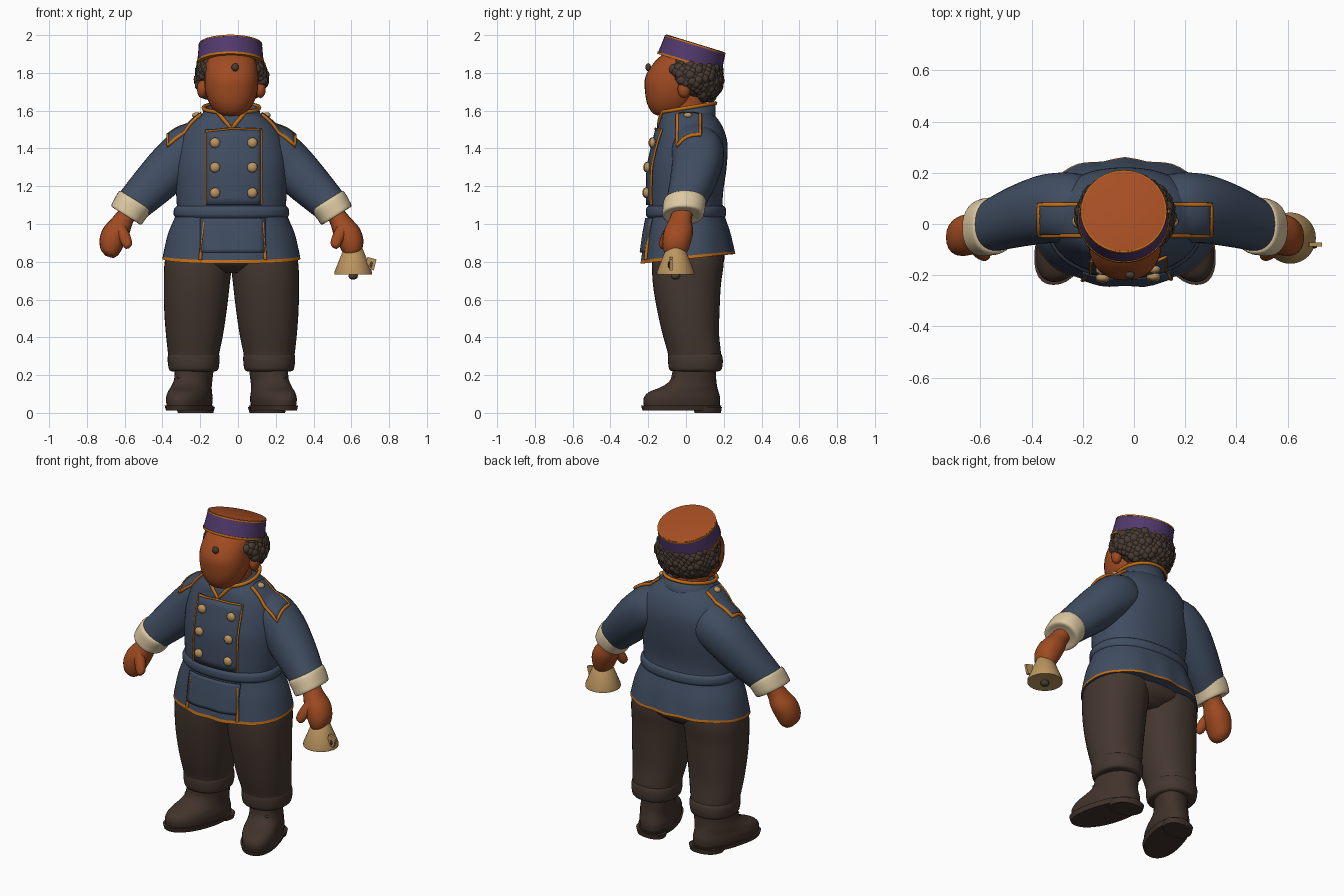
import bpy, bmesh, math, random
from mathutils import Vector, Matrix
from mathutils.bvhtree import BVHTree

if "Cube" in bpy.data.objects:
    bpy.data.objects.remove(bpy.data.objects["Cube"])
random.seed(4)
CX = -0.035          # body centre line


def material(name, rgb):
    m = bpy.data.materials.new(name)
    col = tuple((c / 255) ** 2.2 for c in rgb) + (1,)
    m.use_nodes = True
    m.diffuse_color = col
    m.node_tree.nodes["Principled BSDF"].inputs["Base Color"].default_value = col
    return m


COAT = material("slate blue cloth", (66, 78, 97))
TROUSER = material("brown cloth", (70, 58, 51))
BOOT = material("boot leather", (67, 54, 47))
HAIR = material("dark hair", (74, 62, 54))
SKIN = material("skin", (158, 76, 38))
PURPLE = material("purple felt", (82, 60, 108))
TRIM = material("orange trim", (194, 110, 28))
CREAM = material("cream cuff", (218, 198, 160))
BRASS = material("brass", (186, 148, 96))
CROWN = material("rust felt", (165, 80, 40))


def finish(name, bm, *mats, angle=50):
    bmesh.ops.recalc_face_normals(bm, faces=bm.faces)
    me = bpy.data.meshes.new(name)
    bm.to_mesh(me)
    bm.free()
    for m in mats:
        me.materials.append(m)
    ob = bpy.data.objects.new(name, me)
    bpy.context.collection.objects.link(ob)
    bpy.ops.object.select_all(action='DESELECT')
    ob.select_set(True)
    bpy.context.view_layer.objects.active = ob
    bpy.ops.object.shade_smooth_by_angle(angle=math.radians(angle))
    return ob


def resample(rows, k=4):
    """Catmull-Rom through the profile rows."""
    out = []
    for i in range(len(rows) - 1):
        quad = [rows[max(i - 1, 0)], rows[i], rows[i + 1], rows[min(i + 2, len(rows) - 1)]]
        for j in range(k):
            t = j / k
            out.append([b + .5 * t * (c - a + t * (2 * a - 5 * b + 4 * c - d + t * (3 * (b - c) + d - a)))
                        for a, b, c, d in zip(*quad)])
    return out + [list(rows[-1])]


def loft(name, rows, *mats, axis=(0, 0, 1), k=4, n=32, p=.9, warp=None, hem=0, angle=50):
    """Skin rings (x, y, z, half width, half depth) set square to the axis."""
    bm = bmesh.new()
    v = Vector((0, 1, 0))
    u = v.cross(Vector(axis)).normalized()
    rings = []
    for x, y, z, ru, rv in resample(rows, k):
        ring = []
        for i in range(n):
            c, s = math.cos(math.tau * i / n), math.sin(math.tau * i / n)
            co = Vector((x, y, z)) + u * ru * math.copysign(abs(c) ** p, c) \
                + v * rv * math.copysign(abs(s) ** p, s)
            ring.append(bm.verts.new(warp(co) if warp else co))
        rings.append(ring)
    for r, (a, b) in enumerate(zip(rings, rings[1:])):
        for i in range(n):
            f = bm.faces.new((a[i], a[(i + 1) % n], b[(i + 1) % n], b[i]))
            f.material_index = int(r < hem)
    bm.faces.new(rings[0])
    bm.faces.new(rings[-1])
    return finish(name, bm, *mats, angle=angle)


def ball(bm, loc, size, sub=2):
    m = Matrix.Translation(loc) @ Matrix.Diagonal((*size, 1))
    bmesh.ops.create_icosphere(bm, subdivisions=sub, radius=1, matrix=m)


def balls(name, items, mat, sub=2):
    bm = bmesh.new()
    for loc, size in items:
        ball(bm, loc, size, sub)
    return finish(name, bm, mat)


def piping(name, pts, r=.008, closed=False, mat=TRIM):
    cu = bpy.data.curves.new(name, 'CURVE')
    cu.dimensions = '3D'
    cu.bevel_depth, cu.bevel_resolution = r, 1
    sp = cu.splines.new('POLY')
    sp.points.add(len(pts) - 1)
    for q, co in zip(sp.points, pts):
        q.co = (*co, 1)
    sp.use_cyclic_u = closed
    ob = bpy.data.objects.new(name, cu)
    bpy.context.collection.objects.link(ob)
    cu.materials.append(mat)
    bpy.ops.object.select_all(action='DESELECT')
    ob.select_set(True)
    bpy.context.view_layer.objects.active = ob
    bpy.ops.object.convert(target='MESH')


def path(corners, step=8):
    return [Vector(a).lerp(Vector(b), i / step) for a, b in zip(corners, corners[1:]) for i in range(step + 1)]


# Coat body with flared skirt and tilted hem
def drape(co):
    low = max(0, 1 - (co.z - .82) / .25)
    co.z += .1 * co.y * low
    ang = math.atan2(co.y, co.x - CX)
    co.y *= 1 + .025 * low * math.sin(9 * ang)
    return co


profile = [(.815, .365, -.24, .255), (.845, .36, -.235, .25), (.95, .335, -.22, .23),
           (1.06, .292, -.2, .2), (1.15, .292, -.2, .195), (1.3, .298, -.195, .215),
           (1.42, .285, -.17, .22), (1.5, .25, -.15, .2), (1.56, .19, -.135, .165), (1.6, .13, -.1, .12)]
coat = loft("coat", [(CX, (f + b) / 2, z, w, (b - f) / 2) for z, w, f, b in profile],
            COAT, TRIM, n=64, warp=drape, hem=3)
loft("belt", [(CX, 0, 1.035, .296, .204), (CX, 0, 1.05, .306, .212),
              (CX, 0, 1.08, .303, .211), (CX, 0, 1.095, .29, .2)], COAT, n=48)

# Arms, legs and boots, mirrored about the centre line
shells = [coat]
for s, side in ((1, "left"), (-1, "right")):
    def X(x): return CX + s * x
    shells.append(loft(side + "_sleeve", [
        (X(.1), .05, 1.47, .1, .09), (X(.19), .06, 1.41, .135, .135), (X(.3), .06, 1.32, .13, .135),
        (X(.42), .03, 1.2, .115, .12), (X(.53), -.01, 1.09, .095, .1)], COAT, axis=(s * .62, 0, -.78)))
    loft(side + "_cuff", [(X(.505), -.005, 1.125, .085, .09), (X(.51), -.007, 1.12, .1, .11),
                          (X(.54), -.012, 1.075, .098, .112), (X(.557), -.017, 1.045, .092, .105),
                          (X(.555), -.017, 1.047, .06, .07)], CREAM, axis=(s * .53, 0, -.85))
    loft(side + "_hand", [(X(.54), -.015, 1.07, .05, .055), (X(.575), -.03, 1.02, .055, .06),
                          (X(.61), -.04, .96, .07, .078), (X(.635), -.05, .9, .066, .075),
                          (X(.645), -.055, .85, .048, .06), (X(.645), -.055, .825, .02, .03)],
         SKIN, axis=(s * .3, 0, -1), n=20)
    loft(side + "_thumb", [(X(.6), -.07, 1.0, .03, .03), (X(.57), -.1, .94, .032, .03),
                           (X(.55), -.12, .89, .026, .024), (X(.548), -.122, .87, .008, .008)],
         SKIN, axis=(s * -.3, 0, -1), n=14)
    loft(side + "_trouser_leg", [
        (X(.2), .045, .24, .125, .13), (X(.2), .045, .31, .135, .14), (X(.195), .025, .42, .152, .15),
        (X(.19), .012, .55, .166, .166), (X(.183), .005, .68, .174, .18), (X(.175), .01, .8, .178, .19),
        (X(.16), .01, .92, .16, .18)], TROUSER, n=40)
    loft(side + "_trouser_turnup", [
        (X(.2), .05, .22, .115, .12), (X(.2), .05, .23, .13, .138), (X(.2), .05, .27, .137, .145),
        (X(.2), .048, .305, .136, .142), (X(.2), .045, .32, .125, .13)], TROUSER, n=40)

    # Boots splay outward toward the toe
    def splay(co):
        co.x += s * (-.22 * co.y + .05 * max(0, -co.y))
        return co
    loft(side + "_boot", [
        (X(.215), -.022, .03, .105, .2), (X(.215), -.022, .075, .11, .203), (X(.215), -.012, .11, .105, .185),
        (X(.215), .02, .14, .1, .145), (X(.21), .04, .18, .097, .12), (X(.205), .045, .25, .1, .115)],
        BOOT, n=32, warp=splay)
    loft(side + "_sole", [(X(.215), -.025, .012, .108, .205), (X(.215), -.025, .04, .116, .213)],
         BOOT, k=1, warp=splay)
    loft(side + "_heel", [(X(.215), .115, 0, .092, .07), (X(.215), .115, .03, .1, .075)],
         BOOT, k=1, warp=splay)
    for z, y in ((.135, -.105), (.165, -.078), (.195, -.07)):
        piping(side + "_boot_lace", [(X(.235 - d * .05), y + abs(d) * .012, z - abs(d) * .008)
                                     for d in (-1, -.5, 0, .5, 1)], .008, mat=BOOT)

loft("trouser_seat", [(CX, .01, .74, .1, .12), (CX, .01, .8, .25, .19), (CX, .01, .9, .3, .19)], TROUSER)

# Surface lookup so that trim and plates sit on the cloth
verts, polys = [], []
for ob in shells:
    base = len(verts)
    verts += [v.co.copy() for v in ob.data.vertices]
    polys += [[base + i for i in f.vertices] for f in ob.data.polygons]
tree = BVHTree.FromPolygons(verts, polys)


def front(x, z, off=0):
    hit = tree.ray_cast(Vector((x, -1, z)), Vector((0, 1, 0)))[0]
    return Vector((x, (hit.y if hit else -.2) - off, z))


def above(x, y, off=0):
    hit = tree.ray_cast(Vector((x, y, 1.8)), Vector((0, 0, -1)))[0]
    return Vector((x, y, (hit.z if hit else 1.5) + off))


def plate(name, surf, a0, a1, b0, b1, mat, n=10):
    bm = bmesh.new()
    g = [[bm.verts.new(surf(a0 + (a1 - a0) * i / n, b0 + (b1 - b0) * j / n, .009))
          for j in range(n + 1)] for i in range(n + 1)]
    for i in range(n):
        for j in range(n):
            bm.faces.new((g[i][j], g[i + 1][j], g[i + 1][j + 1], g[i][j + 1]))
    ob = finish(name, bm, mat)
    ob.modifiers.new("thickness", 'SOLIDIFY').thickness = .009
    ob.modifiers["thickness"].offset = 0


# Double-breasted front, skirt panel and piping
plate("breast_panel", front, -.17, .125, 1.1, 1.5, COAT)
plate("skirt_panel", front, -.2, .145, .85, 1.03, COAT)
piping("breast_piping", [front(x, z, .012) for x, z in
                         path([(-.17, 1.1), (-.17, 1.49), (CX, 1.505), (.125, 1.5), (.125, 1.1)])], .006)
for x in (-.2, .145):
    piping("skirt_piping", [front(x * (1 - .1 * i / 8), .81 + .2 * i / 8, .006) for i in range(9)], .009)
buttons = [(front(x, z, .02), (.028, .018, .028)) for x in (-.122, .076) for z in (1.43, 1.3, 1.165)]

# Epaulettes with piped edges
for s, side in ((1, "left"), (-1, "right")):
    a, b = CX + s * .16, CX + s * .335
    plate(side + "_epaulette", above, a, b, -.045, .075, COAT)
    piping(side + "_epaulette_piping", [above(x, y, .008) for x, y in
                                        path([(a, -.045), (b, -.045), (b, .075), (a, .075)])], .01)
    buttons.append((above(CX + s * .185, .01, .012), (.024, .024, .016)))
balls("buttons", buttons, BRASS)

# Stand collar opening to a V at the front
bm = bmesh.new()
lo, hi, edge = [], [], []
for i in range(48):
    c, s = math.cos(math.tau * i / 48), math.sin(math.tau * i / 48)
    notch = max(0, 1 - abs(c) / .5) * .085 if s < 0 else 0
    top = Vector((CX + .148 * c, .005 + .15 * s, 1.615 + .025 * s - notch))
    lo.append(bm.verts.new((CX + .165 * c, .01 + .15 * s, 1.48)))
    hi.append(bm.verts.new(top))
    edge.append(top)
for i in range(48):
    j = (i + 1) % 48
    bm.faces.new((lo[i], lo[j], hi[j], hi[i]))
finish("collar", bm, COAT).modifiers.new("thickness", 'SOLIDIFY').thickness = .015
piping("collar_piping", edge, .011, True)
loft("neck", [(CX, .01, 1.48, .11, .12), (CX, .0, 1.58, .1, .11), (CX, .01, 1.7, .1, .1)], SKIN)

# Head and ears
loft("head", [(CX, -.09, 1.572, .02, .03), (CX, -.095, 1.582, .07, .075), (CX, -.085, 1.63, .112, .118),
              (CX, -.075, 1.7, .138, .142), (CX, -.065, 1.78, .142, .15), (CX, -.04, 1.86, .13, .125),
              (CX, -.02, 1.9, .1, .1)], SKIN)
balls("ears", [((CX + s * .155, -.01, 1.715), (.028, .035, .05)) for s in (-1, 1)], SKIN)

# Curly hair: a cap covered with curls
bm = bmesh.new()
ball(bm, (CX, .05, 1.775), (.165, .13, .125), 3)
for i in range(420):
    t = math.tau * i * .618
    h = -1 + 2 * (i + .5) / 420
    w = math.sqrt(1 - h * h * .75)
    loc = Vector((CX + .172 * w * math.cos(t), .028 + .15 * w * math.sin(t), 1.775 + .12 * h))
    if loc.z > max(1.665, 1.835 - .9 * (loc.y + .11)) and loc.z < 1.89 - .25 * loc.y:
        r = random.uniform(.02, .032)
        ball(bm, loc, (r, r, r))
finish("hair", bm, HAIR)
balls("forelock", [((CX + .02, -.2, 1.83), (.02, .015, .022))], HAIR)

# Tilted round cap
tilt = Matrix.Translation((CX - .005, .035, 1.905)) @ Matrix.Rotation(math.radians(-17), 4, 'X')


def cap(name, rows, mat):
    loft(name, [(0, 0, z, r, r) for z, r in rows], mat, k=1, n=40, p=1, warp=lambda co: tilt @ co)


cap("cap_band", [(-.05, .176), (.048, .167)], PURPLE)
cap("cap_crown", [(.04, .16), (.052, .163), (.054, .155)], CROWN)
cap("cap_lower_trim", [(-.058, .179), (-.046, .179)], TRIM)
cap("cap_upper_trim", [(.043, .169), (.05, .168)], TRIM)

# Hand bell
BX, BY = .61, -.055
loft("bell", [(BX, BY, z, r, r) for z, r in ((.735, .085), (.732, .1), (.745, .1), (.8, .078), (.88, .046), (.895, .03))],
     BRASS, k=1, n=32, p=1)
balls("bell_clapper", [((BX, BY, .725), (.026, .026, .02))], HAIR)
bm = bmesh.new()
bmesh.ops.create_cube(bm, matrix=Matrix.Translation((.702, -.08, .79)) @ Matrix.Rotation(.25, 4, 'Y')
                      @ Matrix.Diagonal((.05, .016, .06, 1)))
finish("bell_tag", bm, BRASS)
balls("bell_tag_mark", [((.705, -.09, .785), (.01, .006, .02))], HAIR, 1)
